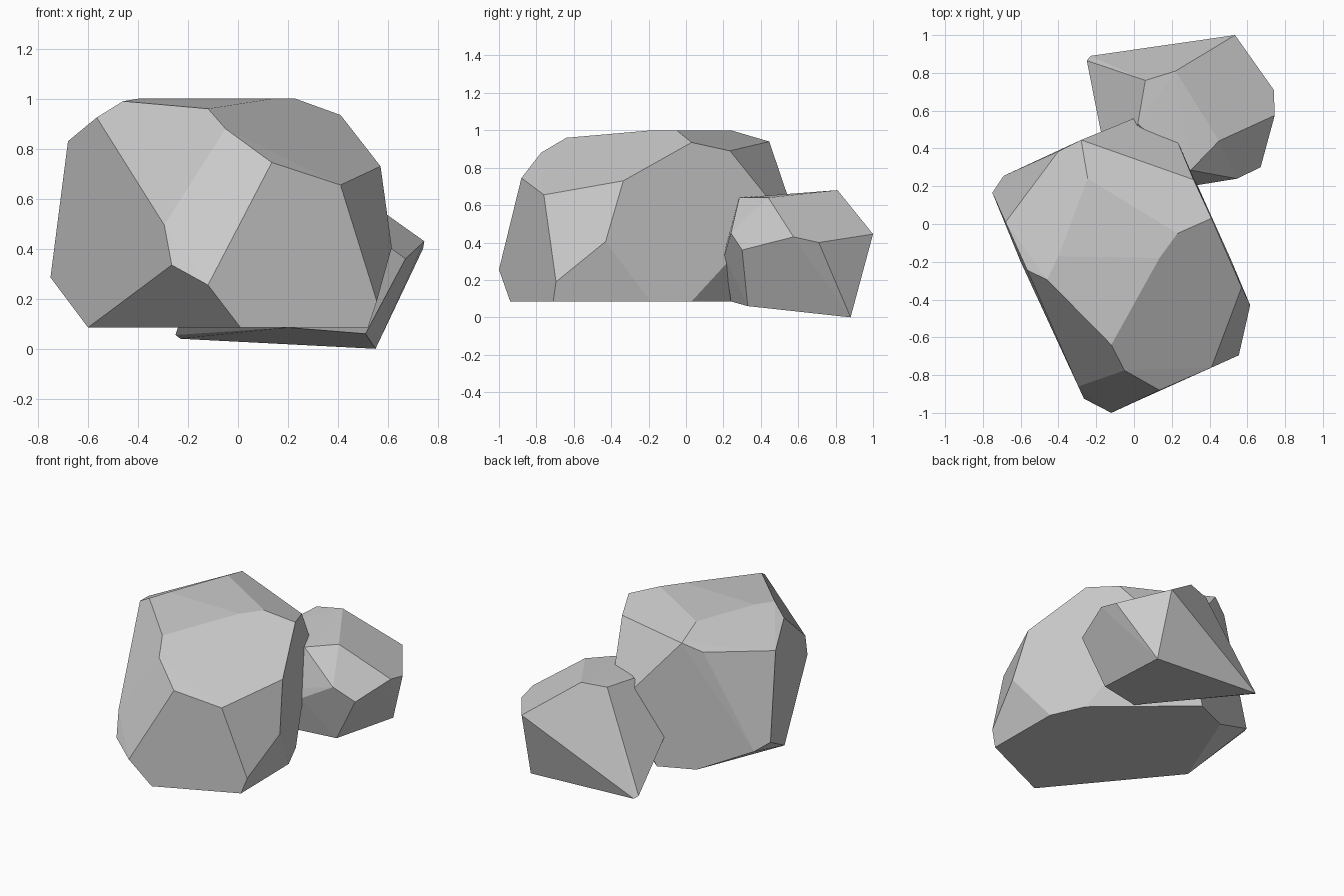
import bpy, bmesh
from math import radians


def make_rock(name, corners):
    """Flat-faced boulder: convex hull of its corner points."""
    bm = bmesh.new()
    for c in corners:
        bm.verts.new(c)
    hull = bmesh.ops.convex_hull(bm, input=bm.verts[:])
    spare = {v for v in hull["geom_interior"] + hull["geom_unused"]
             if isinstance(v, bmesh.types.BMVert)}
    bmesh.ops.delete(bm, geom=list(spare), context='VERTS')
    # merge nearly coplanar triangles into facets
    bmesh.ops.dissolve_limit(bm, angle_limit=radians(2),
                             verts=bm.verts[:], edges=bm.edges[:])
    bmesh.ops.recalc_face_normals(bm, faces=bm.faces[:])
    mesh = bpy.data.meshes.new(name)
    bm.to_mesh(mesh)
    bm.free()
    ob = bpy.data.objects.new(name, mesh)
    bpy.context.collection.objects.link(ob)
    return ob


# Large boulder
make_rock("large_rock", [
    # front
    (.135, -.88, .745), (.41, -.76, .655), (-.12, -1, .255),
    (.555, -.695, .19), (-.265, -.925, .335), (-.295, -.86, .495),
    (-.05, -.775, .88), (-.12, -.64, .96),
    # right
    (.57, -.335, .73), (.615, -.43, .405), (.41, .03, .935), (.315, .235, .89),
    # top
    (.23, -.05, 1), (.135, -.18, 1), (-.245, .24, 1), (-.4, -.17, 1),
    (-.46, -.295, .99),
    # left
    (-.565, -.245, .925), (-.68, .01, .83), (-.75, .165, .285), (-.69, .255, .24),
    # back
    (-.4, .385, .887), (-.28, .445, .94), (.21, .485, .58), (.06, .584, .53),
    # base
    (.01, -.94, .085), (.52, -.71, .085), (.514, -.19, .085), (.414, .03, .085),
    (-.13, .5, .085), (-.36, .4, .085), (-.6, -.2, .085),
])

# Small boulder leaning on its back
make_rock("small_rock", [
    # top
    (.22, .81, .68), (.06, .76, .67), (.45, .44, .64), (.3, .285, .64),
    (.02, .53, .655),
    # sides
    (.535, 1, .445), (.745, .575, .43), (.74, .71, .4), (.67, .3, .36),
    (.545, .24, .45), (.33, .205, .33), (.15, .2, .35), (-.15, .36, .36),
    # base
    (.55, .88, 0), (.51, .33, .06), (.2, .24, .085),
    (-.25, .865, .055), (-.23, .89, .04),
])
